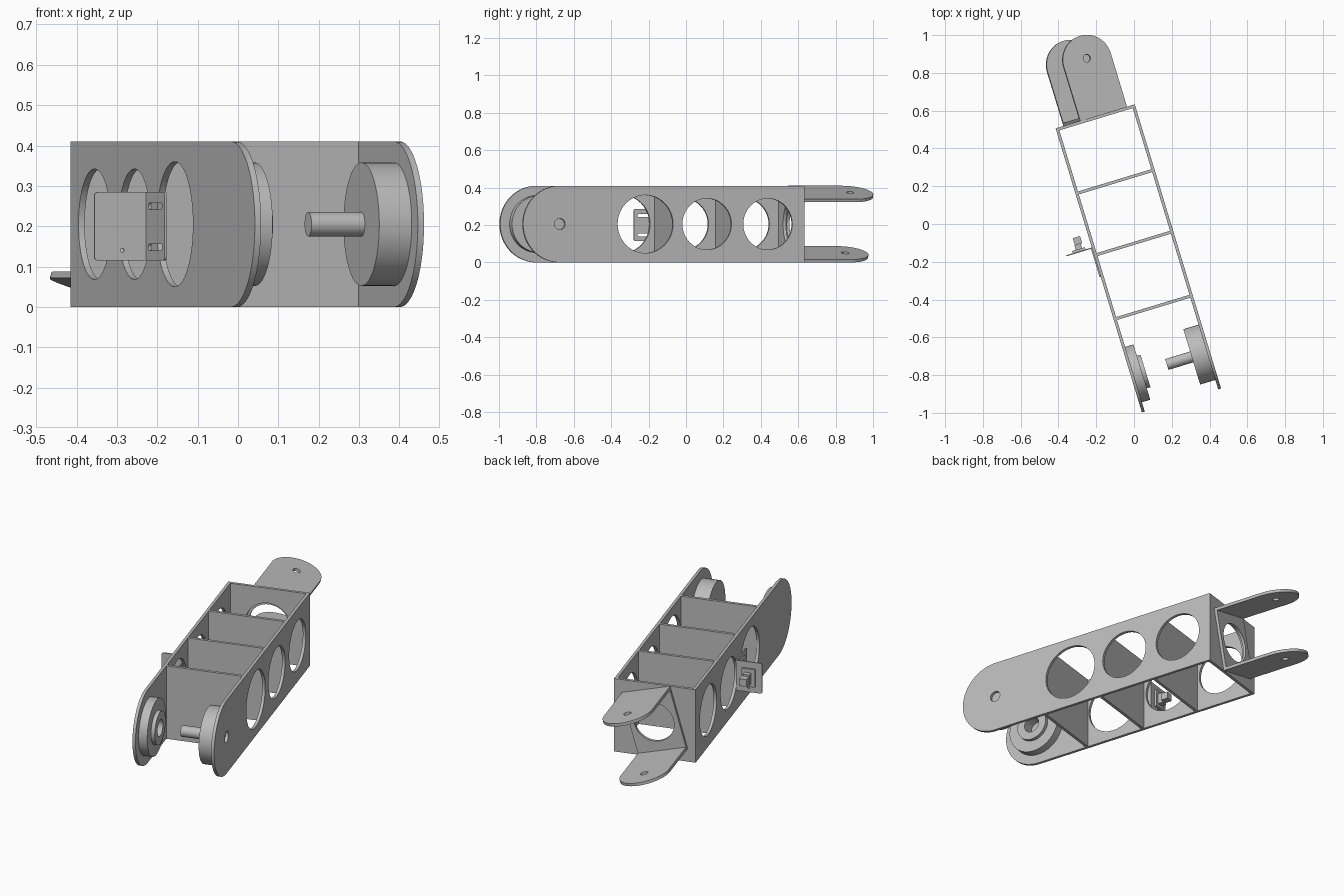
import bpy
from math import cos, sin, pi, radians
from mathutils import Matrix, Vector

cube = bpy.data.objects.get("Cube")
if cube:
    bpy.data.objects.remove(cube, do_unlink=True)

grey = bpy.data.materials.new("plain_grey")
grey.use_nodes = True
grey.diffuse_color = (0.5, 0.5, 0.5, 1)
grey.node_tree.nodes["Principled BSDF"].inputs["Base Color"].default_value = (0.5, 0.5, 0.5, 1)

# Whole arm is turned about the vertical axis
ARM = Matrix.Rotation(radians(16.9), 4, 'Z')
# Profile orientations: side faces x, cross faces -y, flat faces z
SIDE = Matrix(((0, 0, 1, 0), (1, 0, 0, 0), (0, 1, 0, 0), (0, 0, 0, 1)))
CROSS = Matrix(((1, 0, 0, 0), (0, 0, -1, 0), (0, 1, 0, 0), (0, 0, 0, 1)))
FLAT = Matrix.Identity(4)


def arc(cx, cy, r, start=0, end=2 * pi, n=48):
    count = n if end - start >= 2 * pi else n + 1
    return [(cx + r * cos(start + (end - start) * i / n),
             cy + r * sin(start + (end - start) * i / n)) for i in range(count)]


def rect(x0, y0, x1, y1):
    return [(x0, y0), (x1, y0), (x1, y1), (x0, y1)]


def round_rect(x0, y0, x1, y1, r):
    pts = []
    corners = [(x1 - r, y1 - r), (x0 + r, y1 - r), (x0 + r, y0 + r), (x1 - r, y0 + r)]
    for i, (cx, cy) in enumerate(corners):
        pts += arc(cx, cy, r, i * pi / 2, (i + 1) * pi / 2, 6)
    return pts


def extrude(name, outlines, thickness, orient, centre, frame=ARM):
    """Filled profile (first outline, the rest are holes) of given thickness."""
    curve = bpy.data.curves.new(name, 'CURVE')
    curve.dimensions = '2D'
    curve.fill_mode = 'BOTH'
    curve.extrude = thickness / 2
    for pts in outlines:
        s = curve.splines.new('POLY')
        s.points.add(len(pts) - 1)
        for p, (a, b) in zip(s.points, pts):
            p.co = (a, b, 0, 1)
        s.use_cyclic_u = True
    temp = bpy.data.objects.new(name + "_profile", curve)
    bpy.context.collection.objects.link(temp)
    deps = bpy.context.evaluated_depsgraph_get()
    mesh = bpy.data.meshes.new_from_object(temp.evaluated_get(deps))
    bpy.data.objects.remove(temp, do_unlink=True)
    mesh.name = name
    mesh.materials.clear()
    mesh.materials.append(grey)
    obj = bpy.data.objects.new(name, mesh)
    bpy.context.collection.objects.link(obj)
    obj.matrix_world = frame @ Matrix.Translation(Vector(centre)) @ orient
    # Weld the caps to the rim, then smooth the round edges
    bpy.ops.object.select_all(action='DESELECT')
    obj.select_set(True)
    bpy.context.view_layer.objects.active = obj
    bpy.ops.object.mode_set(mode='EDIT')
    bpy.ops.mesh.select_all(action='SELECT')
    bpy.ops.mesh.remove_doubles(threshold=0.00001)
    bpy.ops.mesh.normals_make_consistent(inside=False)
    bpy.ops.object.mode_set(mode='OBJECT')
    bpy.ops.object.shade_smooth_by_angle(angle=radians(30))
    return obj


T = 0.016
H = 0.41
MID = H / 2
LEFT, RIGHT, BACK, AXLE = -0.25, 0.188, 0.605, -0.762
XC = (LEFT + RIGHT) / 2

# Side plates with rounded front ends and three lightening holes
side_outline = [(BACK, 0), (BACK, H)] + arc(AXLE, MID, MID, pi / 2, 3 * pi / 2)
side_holes = [arc(-0.284, MID, 0.155), arc(0.06, MID, 0.137), arc(0.4, MID, 0.137)]
extrude("right_side_plate", [side_outline] + side_holes, T, SIDE, (LEFT + T / 2, 0, 0))
extrude("left_side_plate", [side_outline] + side_holes + [arc(AXLE, MID, 0.03)],
        T, SIDE, (RIGHT - T / 2, 0, 0))

# Cross walls between the side plates
wall = rect(LEFT + T, 0, RIGHT - T, H)
for i, y in enumerate((-0.452, -0.098, 0.243)):
    extrude(f"divider_{i + 1}", [wall], T, CROSS, (0, y, 0))
extrude("end_wall", [wall, arc(XC, MID, 0.122)], T, CROSS, (0, BACK - T / 2, 0))

# Joint discs at the front: bored hub on one side, shaft on the other


def joint(name, x0, x1, r, bore=0):
    loops = [arc(0, 0, r)] + ([arc(0, 0, bore)] if bore else [])
    extrude(name, loops, x1 - x0, SIDE, ((x0 + x1) / 2, AXLE, MID))


joint("bearing_disc", LEFT + T, -0.188, 0.153, 0.045)
joint("bearing_hub", -0.188, -0.168, 0.09, 0.045)
joint("drive_disc", 0.088, RIGHT - T, 0.153)
joint("drive_shaft", -0.05, 0.088, 0.03)

# Rolled fork at the back
FORK = ARM @ Matrix.Translation((XC, BACK, MID)) @ Matrix.Rotation(radians(15.6), 4, 'Y')
W, FH, REACH = 0.134, 0.1755, 0.297
extrude("fork_base", [rect(-W, -FH, W, FH), arc(0, 0, 0.108)], T, CROSS, (0, T / 2, 0), FORK)
prong = [(-W, T), (W, T)] + arc(0, REACH, W, 0, pi)
for name, s in (("upper_fork_prong", 1), ("lower_fork_prong", -1)):
    extrude(name, [prong, arc(0, REACH + 0.01, 0.02, n=24)], T, FLAT,
            (0, 0, s * (FH - T / 2)), FORK)

# Angled sensor bracket on the side plate
Z0, Z1 = 0.115, 0.285
extrude("bracket_face", [round_rect(-0.39, Z0, LEFT, Z1, 0.01), arc(-0.318, 0.14, 0.005, n=12)],
        0.006, CROSS, (0, -0.057, 0))
slots = [round_rect(-0.195, z - 0.008, -0.08, z + 0.008, 0.007) for z in (0.148, 0.25)]
extrude("bracket_leg", [round_rect(-0.216, Z0, -0.054, Z1, 0.01)] + slots,
        0.006, SIDE, (LEFT - 0.003, 0, 0))

# Small sensor mounted on the bracket
extrude("sensor_board", [rect(-0.355, 0.15, -0.285, 0.25)], 0.012, CROSS, (0, -0.048, 0))
extrude("sensor_body", [rect(-0.335, 0.17, -0.3, 0.23)], 0.03, CROSS, (0, -0.03, 0))
extrude("sensor_head", [rect(-0.332, 0.18, -0.292, 0.22)], 0.04, CROSS, (0, 0.002, 0))
